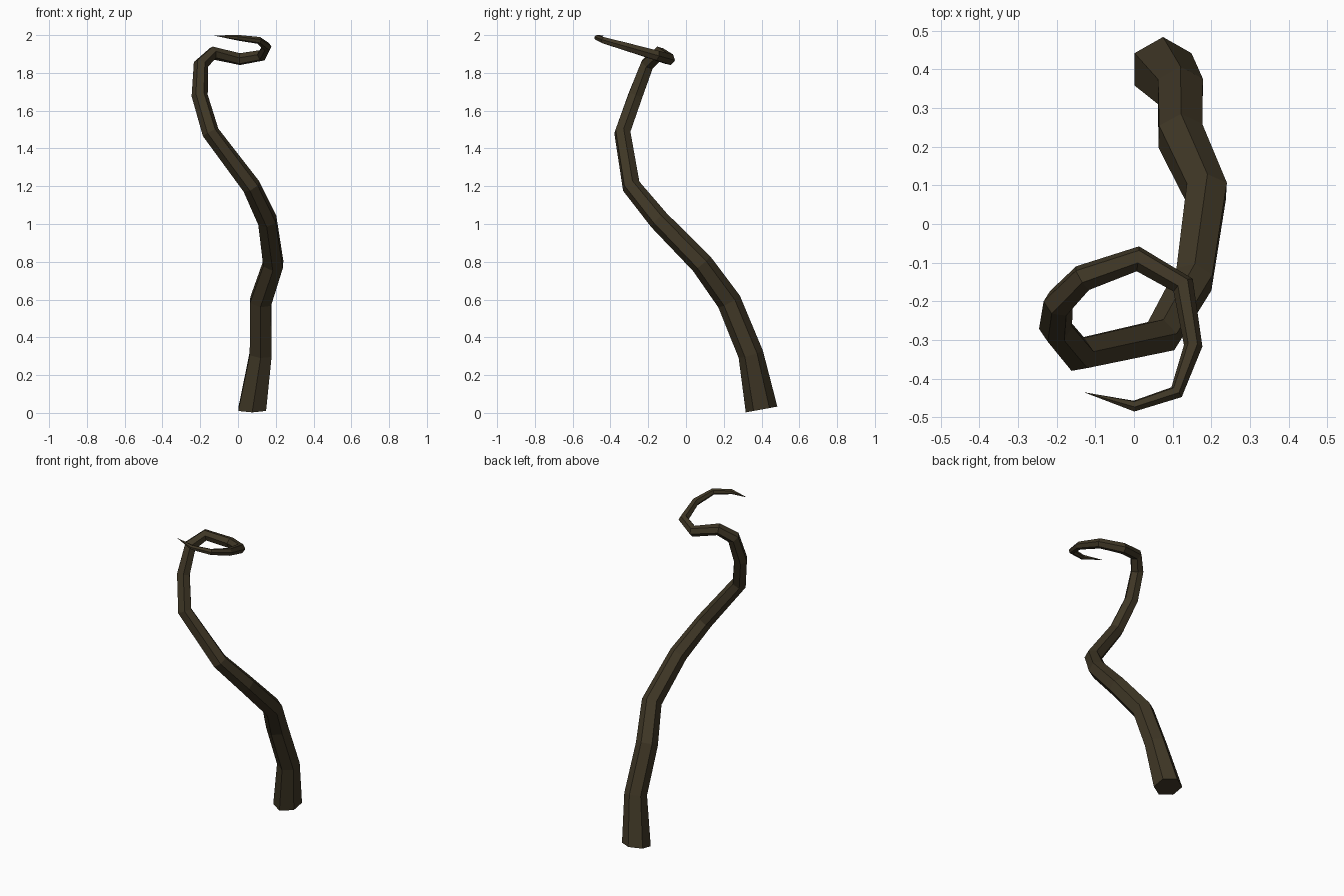
import bpy, bmesh, math
from mathutils import Vector

if "Cube" in bpy.data.objects:
    bpy.data.objects.remove(bpy.data.objects["Cube"])

# centre line of the tendril: x, y, z, radius
PATH = [
    (0.075, 0.40, 0.018, 0.085), (0.12, 0.343, 0.31, 0.067), (0.12, 0.228, 0.59, 0.065),
    (0.187, 0.083, 0.79, 0.060), (0.155, -0.143, 1.02, 0.055), (0.07, -0.29, 1.20, 0.050),
    (-0.145, -0.337, 1.485, 0.046), (-0.203, -0.268, 1.68, 0.043), (-0.196, -0.205, 1.845, 0.040),
    (-0.133, -0.14, 1.905, 0.036), (0.01, -0.09, 1.873, 0.033), (0.127, -0.158, 1.893, 0.030),
    (0.153, -0.315, 1.938, 0.024), (0.11, -0.435, 1.972, 0.019), (0.0, -0.471, 1.986, 0.015),
]
TIP = Vector((-0.13, -0.435, 1.998))
SIDES = 6

bark = bpy.data.materials.new("dark bark")
bark.diffuse_color = (0.050, 0.038, 0.019, 1)
bark.use_nodes = True
bark.node_tree.nodes["Principled BSDF"].inputs["Base Color"].default_value = bark.diffuse_color

pts = [Vector(p[:3]) for p in PATH] + [TIP]
dirs = [(b - a).normalized() for a, b in zip(pts, pts[1:])]
bm = bmesh.new()
rings = []
normal = Vector((0, -0.18, 0.98)).normalized()   # tilted foot
side = Vector((0, 1, 0))
for i, p in enumerate(PATH):
    # ring plane bisects the bend; side vector is carried along without twist
    new = normal if i == 0 else (dirs[i - 1] + dirs[i]).normalized()
    side = normal.rotation_difference(new) @ side
    normal = new
    side = (side - normal * side.dot(normal)).normalized()
    other = normal.cross(side)
    rings.append([bm.verts.new(pts[i] + p[3] * (side * math.cos(a) + other * math.sin(a)))
                  for a in (2 * math.pi * k / SIDES for k in range(SIDES))])

# foot cap, side walls and pointed tip
bm.faces.new(rings[0][::-1])
for lo, hi in zip(rings, rings[1:]):
    for k in range(SIDES):
        n = (k + 1) % SIDES
        bm.faces.new((lo[k], lo[n], hi[n], hi[k]))
end = bm.verts.new(TIP)
for k in range(SIDES):
    bm.faces.new((rings[-1][k], rings[-1][(k + 1) % SIDES], end))
bmesh.ops.recalc_face_normals(bm, faces=bm.faces)

mesh = bpy.data.meshes.new("curling_tendril")
bm.to_mesh(mesh)
bm.free()
mesh.materials.append(bark)
bpy.context.collection.objects.link(bpy.data.objects.new("curling_tendril", mesh))
